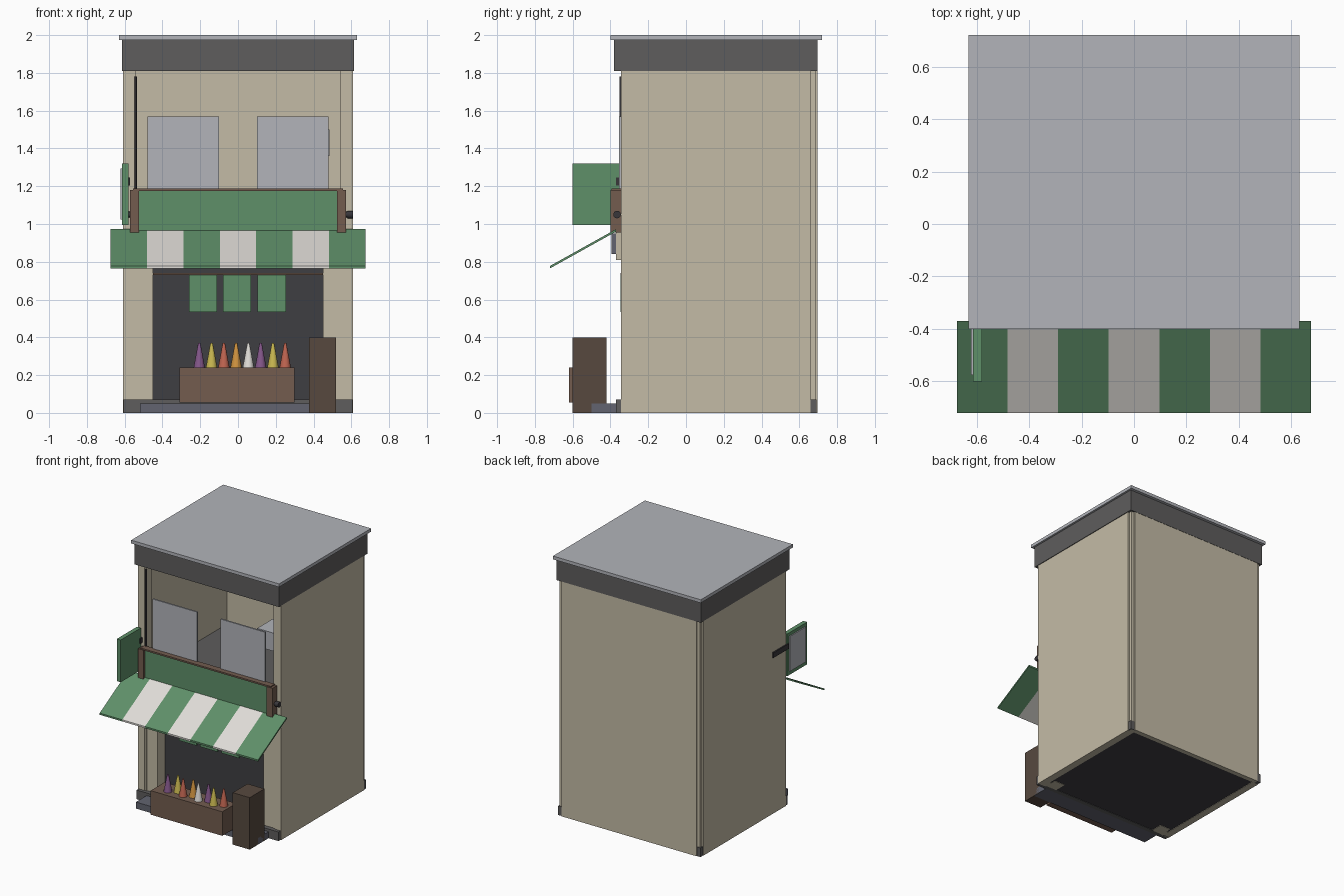
import bpy, bmesh, math

if "Cube" in bpy.data.objects:
    bpy.data.objects.remove(bpy.data.objects["Cube"])

def mat(name, hexcol):
    lin = lambda c: c / 12.92 if c <= 0.04045 else ((c + 0.055) / 1.055) ** 2.4
    m = bpy.data.materials.new(name)
    m.diffuse_color = [lin(int(hexcol[i:i + 2], 16) / 255) for i in (0, 2, 4)] + [1]
    m.use_nodes = True
    m.node_tree.nodes["Principled BSDF"].inputs["Base Color"].default_value = m.diffuse_color
    return m

WALL = mat("plaster", "C4BBA6")
DARK = mat("dark_interior", "3F3E42")
TRIM = mat("dark_trim", "5E5D5D")
SLAB = mat("roof_grey", "B2B4BA")
GREEN = mat("green", "5F9069")
WHITE = mat("cloth_white", "E0DDD8")
WOOD = mat("wood", "735C4F")
BROWN = mat("dark_wood", "57493F")
STONE = mat("step_stone", "626470")
BLACK = mat("black_metal", "38363A")
PURPLE, YELLOW = mat("purple", "84578A"), mat("yellow", "C8B750")
RED, ORANGE = mat("red", "BF6450"), mat("orange", "D0933F")

def finish(name, bm, m):
    me = bpy.data.meshes.new(name)
    bm.to_mesh(me)
    bm.free()
    ob = bpy.data.objects.new(name, me)
    bpy.context.collection.objects.link(ob)
    me.materials.append(m)
    return ob

def box(name, x, y, z, m):
    """Box from (min, max) ranges on each axis."""
    bm = bmesh.new()
    bmesh.ops.create_cube(bm, size=1)
    for v in bm.verts:
        v.co = [r[0] if c < 0 else r[1] for c, r in zip(v.co, (x, y, z))]
    return finish(name, bm, m)

def pair(name, x, y, z, m):
    """Box and its mirror image across x = 0."""
    box(name + "_right", x, y, z, m)
    box(name + "_left", (-x[1], -x[0]), y, z, m)

def cone(name, loc, r1, r2, h, m, axis="Z", seg=12):
    bm = bmesh.new()
    bmesh.ops.create_cone(bm, cap_ends=True, segments=seg, radius1=r1, radius2=r2, depth=h)
    ob = finish(name, bm, m)
    ob.location = loc
    if axis == "X":
        ob.rotation_euler = (0, math.pi / 2, 0)
    for p in ob.data.polygons:
        p.use_smooth = len(p.vertices) == 4
    return ob

# Shell: side walls, back wall, corner posts
pair("side_wall", (0.555, 0.61), (-0.345, 0.66), (0, 1.81), WALL)
box("back_wall", (-0.575, 0.575), (0.66, 0.695), (0, 1.81), WALL)
pair("back_corner_post", (0.57, 0.598), (0.655, 0.685), (0, 1.81), WALL)
pair("back_corner_foot", (0.575, 0.607), (0.66, 0.69), (0, 0.07), TRIM)
pair("front_post", (0.54, 0.556), (-0.34, -0.28), (0, 1.81), WALL)
pair("shopfront_pier", (0.45, 0.541), (-0.335, -0.24), (0.0, 0.95), WALL)

# Floors and shop interior
box("ground_floor", (-0.555, 0.555), (-0.33, 0.66), (0.003, 0.06), DARK)
box("upper_floor", (-0.555, 0.555), (-0.33, 0.66), (0.93, 0.97), TRIM)
box("shop_back_panel", (-0.45, 0.45), (-0.245, -0.225), (0.06, 0.94), DARK)
box("front_spandrel", (-0.54, 0.54), (-0.34, -0.315), (0.8, 1.17), WALL)
box("lintel", (-0.45, 0.45), (-0.37, -0.34), (0.81, 0.96), WALL)
box("shutter_box", (-0.45, 0.45), (-0.395, -0.37), (0.84, 0.95), STONE)

# Base and step
box("front_base", (-0.605, 0.605), (-0.37, -0.33), (0, 0.07), TRIM)
box("front_step", (-0.52, 0.52), (-0.5, -0.365), (0, 0.05), STONE)

# Roof
box("parapet", (-0.615, 0.615), (-0.38, 0.697), (1.81, 1.98), TRIM)
box("roof_cap", (-0.63, 0.63), (-0.40, 0.72), (1.975, 2.0), SLAB)

# Upper windows, drainpipe and indoor air unit
pair("window_panel", (0.10, 0.48), (-0.355, -0.343), (1.15, 1.57), SLAB)
cone("drainpipe", (-0.541, -0.347, 1.38), 0.006, 0.006, 0.8, BLACK, seg=8)
box("air_unit", (0.31, 0.485), (-0.21, -0.02), (1.36, 1.5), SLAB)

# Shop sign board with posts, top rail and roller
box("sign_board", (-0.53, 0.53), (-0.385, -0.345), (0.965, 1.18), GREEN)
pair("sign_post", (0.525, 0.573), (-0.40, -0.345), (0.955, 1.18), WOOD)
box("sign_top_rail", (-0.555, 0.555), (-0.395, -0.345), (1.176, 1.188), WOOD)
cone("roller_bar", (0.015, -0.365, 1.05), 0.015, 0.015, 1.19, BLACK, "X", 16)
cone("roller_knob", (0.595, -0.365, 1.05), 0.02, 0.02, 0.03, BLACK, "X", 16)

# Striped sloping awning
w = 1.35 / 7
for i in range(7):
    x0 = -0.675 + i * w
    a = box(f"awning_stripe_{i + 1}", (x0, x0 + w), (-0.72, -0.37), (0, 0.013),
            WHITE if i % 2 else GREEN)
    for v in a.data.vertices:
        v.co.z += 0.765 + (v.co.y + 0.72) * 0.195 / 0.35

# Hanging cloth banners
for i, x in enumerate((-0.185, -0.005, 0.178)):
    box(f"banner_{i + 1}", (x - 0.075, x + 0.075), (-0.347, -0.338), (0.535, 0.73), GREEN)
cone("banner_rod", (0, -0.342, 0.735), 0.006, 0.006, 0.9, WOOD, "X", 8)

# Projecting side sign
box("blade_sign", (-0.613, -0.58), (-0.60, -0.355), (0.995, 1.32), GREEN)
box("blade_sign_face", (-0.621, -0.612), (-0.575, -0.38), (1.025, 1.295), SLAB)
box("blade_sign_bracket", (-0.62, -0.573), (-0.37, -0.18), (1.205, 1.245), BLACK)

# Planter, flowers and cabinet
box("planter", (-0.31, 0.30), (-0.62, -0.45), (0.055, 0.24), WOOD)
colours = (PURPLE, YELLOW, RED, ORANGE, WHITE, PURPLE, YELLOW, RED)
for i, c in enumerate(colours):
    cone(f"flower_{i + 1}", (-0.205 + i * 0.065, -0.53 if i % 2 else -0.56, 0.305),
         0.03, 0.006, 0.13, c)
box("cabinet", (0.375, 0.52), (-0.60, -0.42), (0, 0.40), BROWN)
